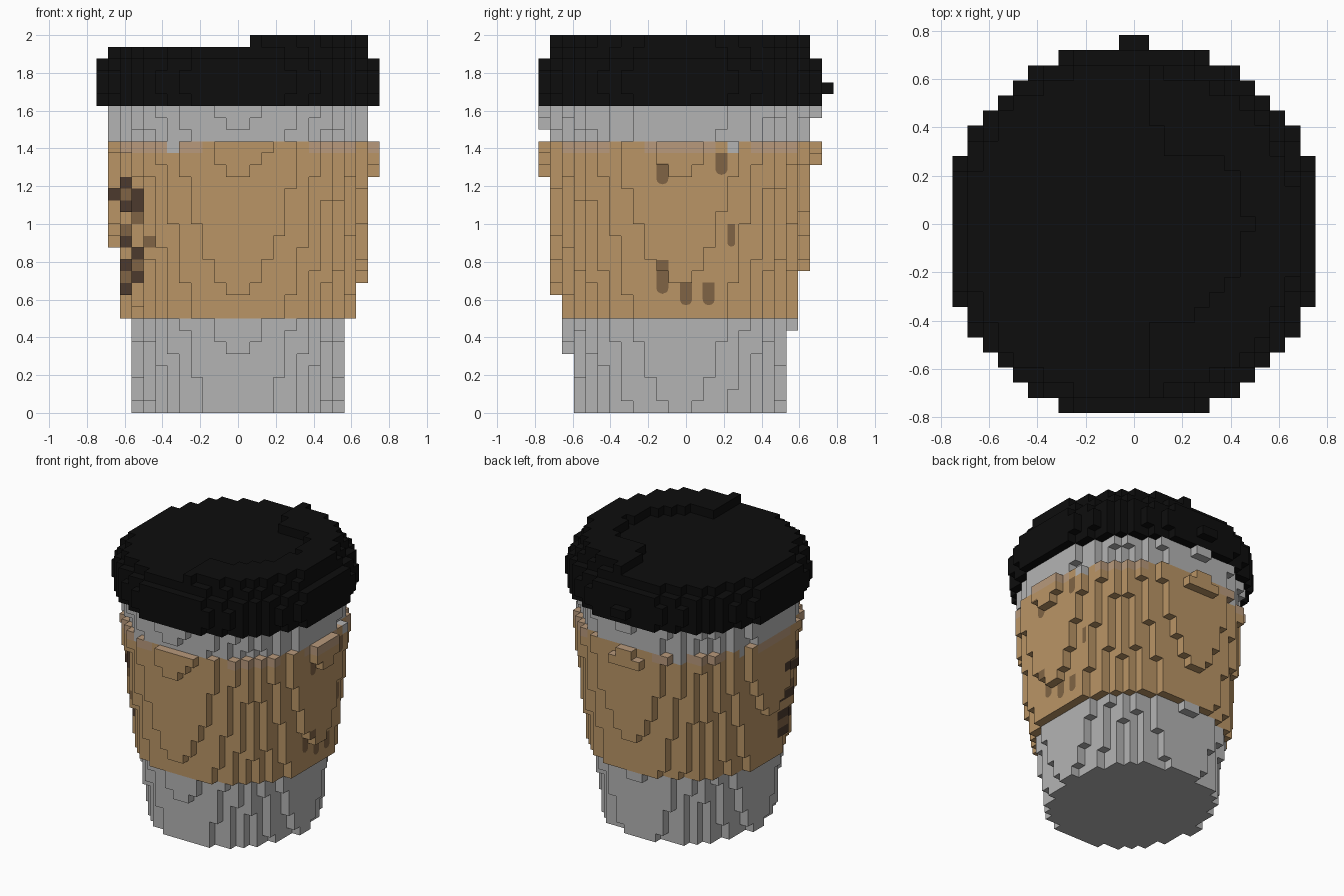
import bpy, bmesh, math

if "Cube" in bpy.data.objects:
    bpy.data.objects.remove(bpy.data.objects["Cube"], do_unlink=True)

U = 0.0625          # block size
CY = -U / 2         # cup axis in y


def material(name, rgb):
    m = bpy.data.materials.new(name)
    m.diffuse_color = (*rgb, 1)
    m.use_nodes = True
    b = m.node_tree.nodes["Principled BSDF"]
    b.inputs["Base Color"].default_value = (*rgb, 1)
    b.inputs["Roughness"].default_value = 0.8
    return m


GREY, TAN, PALE, DARK, BROWN, BLACK = range(6)
MATS = [
    material("cup grey", (0.456, 0.456, 0.456)),
    material("sleeve tan", (0.49, 0.30, 0.133)),
    material("pale tan", (0.48, 0.32, 0.20)),
    material("dark stain", (0.073, 0.042, 0.027)),
    material("brown stain", (0.216, 0.127, 0.058)),
    material("lid black", (0.004, 0.004, 0.004)),
]


def disc(rx, ry, ox=0, oy=0):
    """Grid cells whose centres lie inside an ellipse."""
    return [(i, j) for i in range(-14, 14) for j in range(-14, 14)
            if ((i + .5 - ox) / rx) ** 2 + ((j + .5 - oy) / ry) ** 2 <= 1]


# Stain cells on the front right corner: column -> layers
DARK_CELLS = {-11: (15, 18), -10: (10, 12, 14, 17, 19), -9: (11, 13, 17, 18)}
BROWN_CELLS = {-11: (14,), -10: (11, 15, 18), -9: (12, 16), -8: (14,)}


def sleeve_colour(i, j, k):
    if j < -2:
        if k in DARK_CELLS.get(i, ()):
            return DARK
        if k in BROWN_CELLS.get(i, ()):
            return BROWN
    if k == 22:
        a, b = abs(i + .5), abs(j + .5)
        if (a > b and j == 4) or (b > a and i == -6):
            return GREY
        if min(a, b) > 6 or (a > b and b < 2.6) or (b > a and i < -3):
            return PALE
    return TAN


# Fill the block grid: cell -> (part, colour)
cells = {}
for k in range(32):
    z = (k + .5) * U
    if k < 8 or 23 <= k < 26:                       # tapered cup
        for i, j in disc(8.51 + 1.73 * z, 8.86 + 1.73 * z, 0, -.08):
            cells[i, j, k] = ("cup", GREY)
    elif k < 23:                                    # sleeve, slightly wider
        for i, j in disc(9.18 + 1.7 * z, 9.41 + 1.6 * z, .16, -.10):
            cells[i, j, k] = ("sleeve", sleeve_colour(i, j, k))
    else:                                           # lid
        r = {26: 12.2, 27: 12.5, 28: 12.5, 29: 12.3, 30: 11.4, 31: 10.7}[k]
        for i, j in disc(r, r, .3 if k == 31 else 0):
            # the top layer is a raised crescent on one side
            if k < 31 or (i >= 1 and (math.hypot(i, j) > 7 or (j > 4 and i > 1))):
                cells[i, j, k] = ("lid", BLACK)

for i in range(-2, 2):                              # bump at the back of the sleeve
    cells[i, 11, 21] = ("sleeve", TAN)
for i in (-1, 0):                                   # lid tab
    cells[i, 12, 27] = ("lid", BLACK)

# Side normal and the four corners of that block face
FACES = [
    ((1, 0, 0), ((1, 0, 0), (1, 1, 0), (1, 1, 1), (1, 0, 1))),
    ((-1, 0, 0), ((0, 1, 0), (0, 0, 0), (0, 0, 1), (0, 1, 1))),
    ((0, 1, 0), ((1, 1, 0), (0, 1, 0), (0, 1, 1), (1, 1, 1))),
    ((0, -1, 0), ((0, 0, 0), (1, 0, 0), (1, 0, 1), (0, 0, 1))),
    ((0, 0, 1), ((0, 0, 1), (1, 0, 1), (1, 1, 1), (0, 1, 1))),
    ((0, 0, -1), ((0, 1, 0), (1, 1, 0), (1, 0, 0), (0, 0, 0))),
]


def finish(bm, name, mats):
    me = bpy.data.meshes.new(name)
    bm.to_mesh(me)
    bm.free()
    for m in mats:
        me.materials.append(m)
    ob = bpy.data.objects.new(name, me)
    bpy.context.collection.objects.link(ob)
    return ob


def build_part(part):
    """Skin the exposed block sides of one part and merge flat areas."""
    bm = bmesh.new()
    for (i, j, k), (p, colour) in cells.items():
        if p != part:
            continue
        for n, corners in FACES:
            if (i + n[0], j + n[1], k + n[2]) in cells:
                continue
            f = bm.faces.new([bm.verts.new(((i + a) * U, (j + b) * U + CY, (k + c) * U))
                              for a, b, c in corners])
            f.material_index = colour
            if part == "sleeve" and n[2] == 1 and colour == TAN:
                f.material_index = PALE             # pale upper edges
    bmesh.ops.remove_doubles(bm, verts=bm.verts, dist=1e-4)
    bmesh.ops.dissolve_limit(bm, angle_limit=0.01, verts=bm.verts,
                             edges=bm.edges, delimit={'MATERIAL', 'NORMAL'})
    finish(bm, part, MATS)


for part in ("cup", "sleeve", "lid"):
    build_part(part)


def drip(number, y, z0, z1, w=U):
    """Thin pill-shaped stain that follows the stepped left side."""
    bm = bmesh.new()
    r, n = w / 2, 24
    j = math.floor((y - CY) / U)

    def half(z):
        d = min(z - z0, r)
        return math.sqrt(max(r * r - (r - d) ** 2, 0)) + 1e-4

    zs = sorted({z0 + (z1 - z0) * t / n for t in range(n + 1)}
                | {k * U for k in range(32) if z0 < k * U < z1})
    for a, b in zip(zs, zs[1:]):
        if b - a < 1e-5:
            continue
        k = int((a + b) / 2 / U)
        x = (max(i for i, jj, kk in cells if jj == j and kk == k) + 1) * U + .004
        bm.faces.new([bm.verts.new(v) for v in (
            (x, y - half(a), a), (x, y + half(a), a),
            (x, y + half(b), b), (x, y - half(b), b))])
    bmesh.ops.remove_doubles(bm, verts=bm.verts, dist=1e-5)
    finish(bm, f"drip_stain_{number}", [MATS[BROWN]])


# Drips: y, bottom, top, width
DRIPS = [(-.125, .63, .81, U), (0, .57, .69, U), (.12, .57, .69, U),
         (.24, .88, 1.0, .04), (-.125, 1.21, 1.32, U), (.188, 1.26, 1.375, U)]
for n, d in enumerate(DRIPS, 1):
    drip(n, *d)
